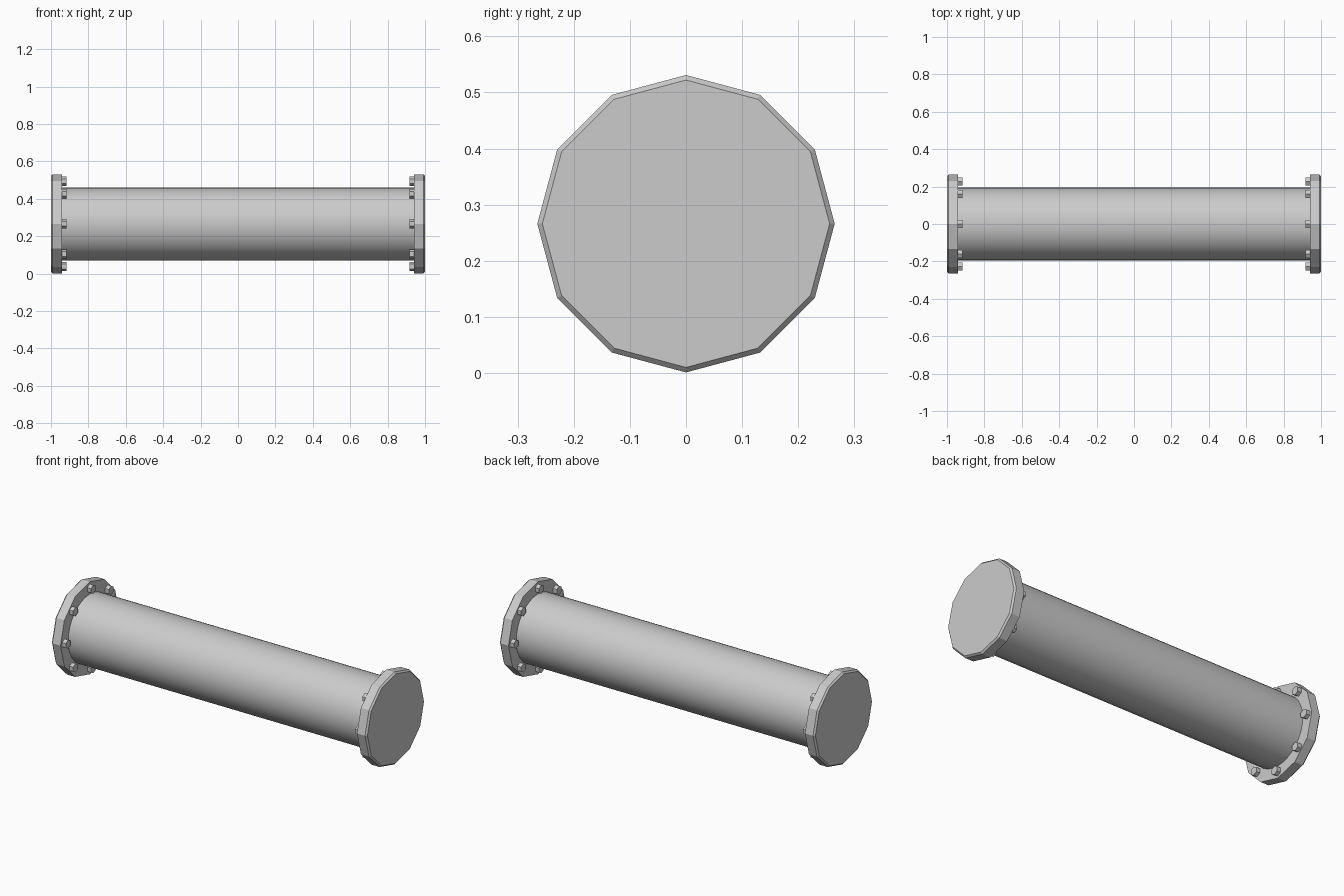
import bpy
import math
from mathutils import Matrix, Vector

default = bpy.data.objects.get("Cube")
if default:
    bpy.data.objects.remove(default, do_unlink=True)

AXIS_Z = 0.266
PIPE_R = 0.195
FLANGE_R = 0.265
BOLT_RING_R = 0.228

steel = bpy.data.materials.new("grey_steel")
steel.use_nodes = True
GREY = (0.6, 0.6, 0.6, 1.0)
steel.diffuse_color = GREY
steel.node_tree.nodes["Principled BSDF"].inputs["Base Color"].default_value = GREY


def lathe_x(name, profile, sides, y=0.0, z=AXIS_Z, smooth=False):
    """Closed solid turned around the x axis from (x, radius) stations."""
    verts, faces = [], []
    for x, r in profile:
        for i in range(sides):
            a = math.tau * i / sides
            verts.append((x, r * math.sin(a), r * math.cos(a)))
    for k in range(len(profile) - 1):
        for i in range(sides):
            j = (i + 1) % sides
            a, b = k * sides, (k + 1) * sides
            faces.append((a + i, a + j, b + j, b + i))
    faces.append(tuple(reversed(range(sides))))
    last = (len(profile) - 1) * sides
    faces.append(tuple(range(last, last + sides)))
    # Keep normals outward whichever way the profile runs
    if profile[0][0] < profile[-1][0]:
        faces = [tuple(reversed(f)) for f in faces]
    mesh = bpy.data.meshes.new(name)
    mesh.from_pydata(verts, [], faces)
    mesh.materials.append(steel)
    obj = bpy.data.objects.new(name, mesh)
    obj.location = (0, y, z)
    bpy.context.collection.objects.link(obj)
    if smooth:
        bpy.ops.object.select_all(action="DESELECT")
        obj.select_set(True)
        bpy.context.view_layer.objects.active = obj
        bpy.ops.object.shade_smooth_by_angle(angle=math.radians(25))
    return obj


# Main pipe
lathe_x("pipe", [(-0.945, PIPE_R), (0.945, PIPE_R)], 32, smooth=True)

for side, label in ((1, "left"), (-1, "right")):
    # Twelve-sided end flange with a chamfered outer rim
    lathe_x(label + "_flange",
            [(side * 0.94, FLANGE_R), (side * 0.991, FLANGE_R),
             (side * 1.0, FLANGE_R - 0.009)], 12)

    # Ring of hexagonal bolt heads on the inner face
    for n in range(8):
        a = math.tau * n / 8
        lathe_x(f"{label}_bolt_{n + 1}",
                [(side * 0.917, 0.025), (side * 0.942, 0.025)], 6,
                y=BOLT_RING_R * math.sin(a),
                z=AXIS_Z + BOLT_RING_R * math.cos(a))
